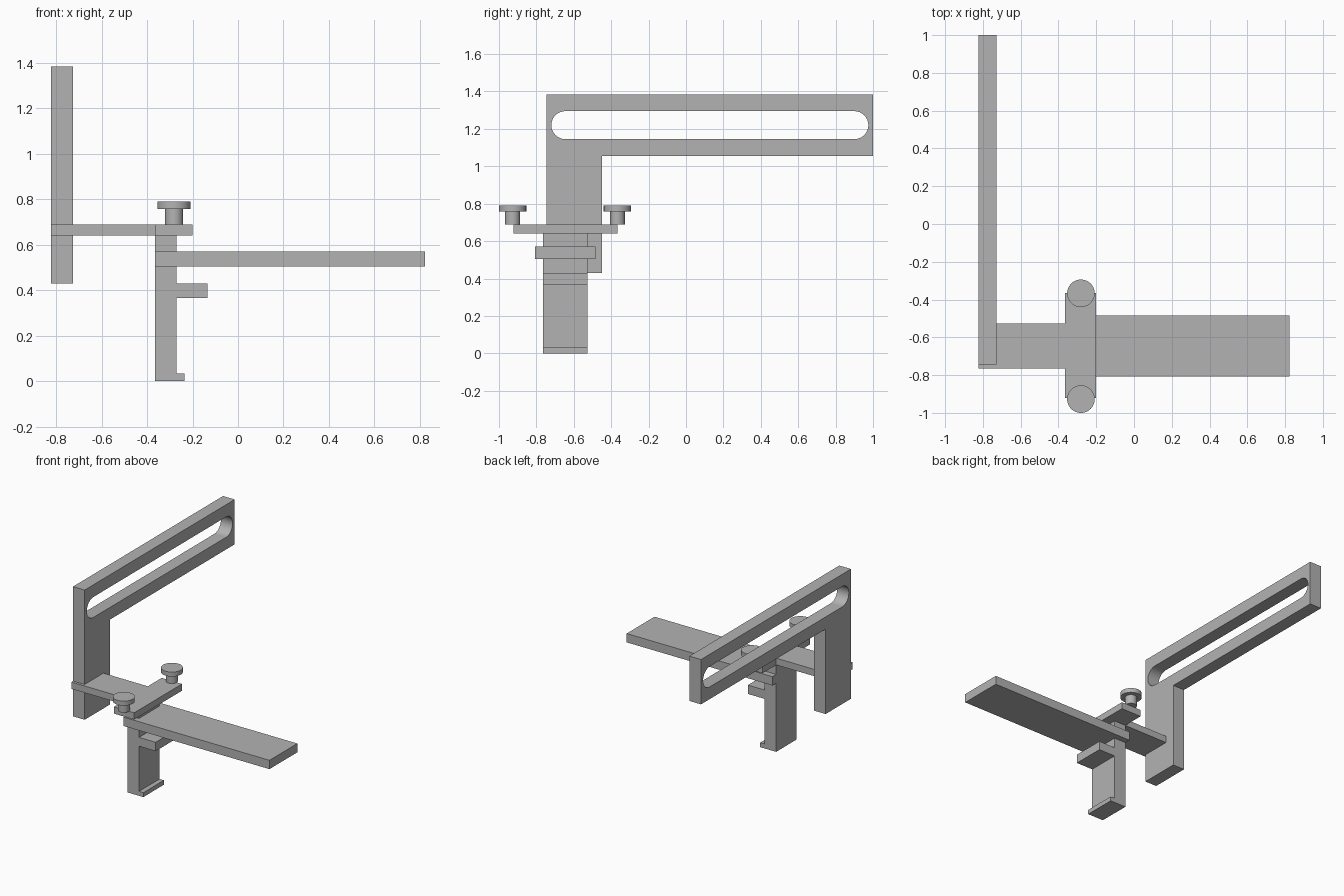
import bpy
import bmesh
from math import cos, sin, pi
from mathutils import Matrix, Vector

cube = bpy.data.objects.get("Cube")
if cube:
    bpy.data.objects.remove(cube, do_unlink=True)

GREY = (0.45, 0.45, 0.45, 1)
metal = bpy.data.materials.new("plain grey")
metal.use_nodes = True
metal.diffuse_color = GREY
metal.node_tree.nodes["Principled BSDF"].inputs["Base Color"].default_value = GREY


def finish(name, bm, smooth=False):
    bmesh.ops.recalc_face_normals(bm, faces=bm.faces)
    mesh = bpy.data.meshes.new(name)
    bm.to_mesh(mesh)
    bm.free()
    mesh.materials.append(metal)
    obj = bpy.data.objects.new(name, mesh)
    bpy.context.collection.objects.link(obj)
    if smooth:
        bpy.ops.object.select_all(action="DESELECT")
        obj.select_set(True)
        bpy.context.view_layer.objects.active = obj
        bpy.ops.object.shade_smooth_by_angle()
    return obj


def prism(name, loops, axis, start, end, smooth=False):
    """Extrude an outline (plus optional holes) along one axis."""
    bm = bmesh.new()
    edges = []
    normal = Vector([float(i == axis) for i in range(3)])
    for loop in loops:
        verts = []
        for point in loop:
            co = list(point)
            co.insert(axis, start)
            verts.append(bm.verts.new(co))
        edges += [bm.edges.new((verts[i - 1], v)) for i, v in enumerate(verts)]
    bmesh.ops.triangle_fill(bm, edges=edges, use_beauty=True, normal=normal)
    result = bmesh.ops.extrude_face_region(bm, geom=bm.faces[:], use_keep_orig=True)
    moved = [g for g in result["geom"] if isinstance(g, bmesh.types.BMVert)]
    bmesh.ops.translate(bm, verts=moved, vec=normal * (end - start))
    return finish(name, bm, smooth)


def rect(u0, u1, v0, v1):
    return [(u0, v0), (u1, v0), (u1, v1), (u0, v1)]


def slot(u0, u1, v, r, steps=16):
    right = [(u1 - r + r * sin(pi * i / steps), v - r * cos(pi * i / steps))
             for i in range(steps + 1)]
    left = [(u0 + r - r * sin(pi * i / steps), v + r * cos(pi * i / steps))
            for i in range(steps + 1)]
    return right + left


# Upright with the long slotted arm
arm = [(-0.745, 0.43), (-0.45, 0.43), (-0.45, 1.055),
       (1, 1.055), (1, 1.385), (-0.745, 1.385)]
prism("slotted_arm", [arm, slot(-0.72, 0.975, 1.22, 0.075)],
      0, -0.822, -0.727, smooth=True)

# T-shaped bridge plate
bridge = [(-0.822, -0.765), (-0.365, -0.765), (-0.365, -0.922), (-0.2, -0.922),
          (-0.2, -0.366), (-0.365, -0.366), (-0.365, -0.527), (-0.822, -0.527)]
prism("bridge_plate", [bridge], 2, 0.64, 0.69)

# Hanging bracket with a middle jaw and a small foot lip
bracket = [(-0.365, 0), (-0.235, 0), (-0.235, 0.033), (-0.27, 0.033),
           (-0.27, 0.365), (-0.135, 0.365), (-0.135, 0.43), (-0.27, 0.43),
           (-0.27, 0.64), (-0.365, 0.64)]
prism("hanging_bracket", [bracket], 1, -0.765, -0.527)

# Long flat side plate
prism("side_plate", [rect(-0.365, 0.822, -0.808, -0.484)], 2, 0.505, 0.57)

# Pair of thumb screws
screw = [(0, 0.69), (0.04, 0.69), (0.04, 0.757), (0.073, 0.757), (0.073, 0.79), (0, 0.79)]
for name, y in (("front_thumb_screw", -0.927), ("back_thumb_screw", -0.367)):
    bm = bmesh.new()
    verts = [bm.verts.new((r, 0, z)) for r, z in screw]
    edges = [bm.edges.new(pair) for pair in zip(verts, verts[1:])]
    bmesh.ops.spin(bm, geom=verts + edges, cent=(0, 0, 0), axis=(0, 0, 1),
                   angle=2 * pi, steps=48)
    bmesh.ops.remove_doubles(bm, verts=bm.verts, dist=0.0001)
    bm.transform(Matrix.Translation((-0.281, y, 0)))
    finish(name, bm, smooth=True)
